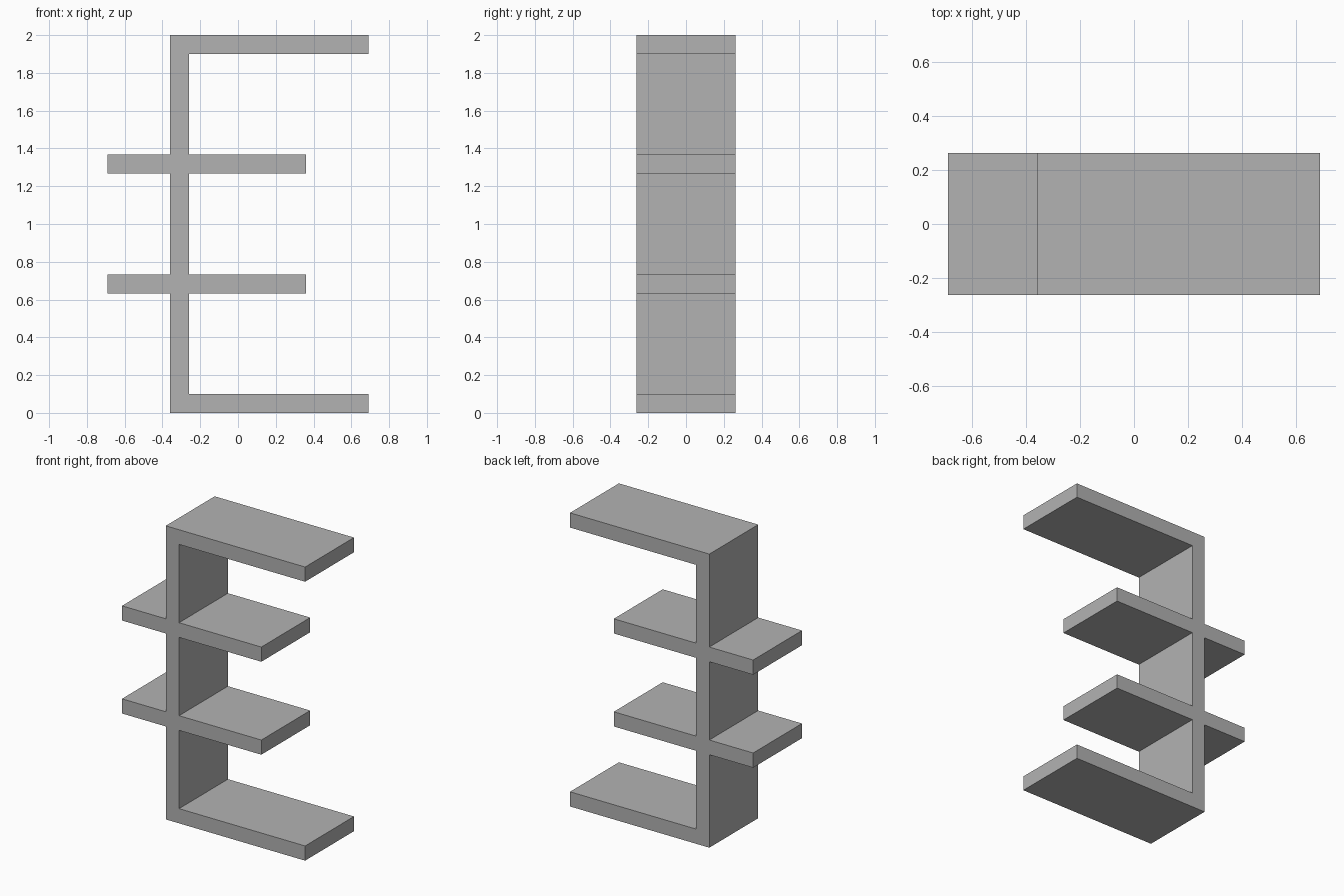
import bpy
import bmesh

cube = bpy.data.objects.get("Cube")
if cube:
    bpy.data.objects.remove(cube, do_unlink=True)

HEIGHT, DEPTH, BOARD = 2.0, 0.526, 0.1
POST_L, POST_R = -0.36, -0.26
PITCH = (HEIGHT - BOARD) / 3

grey = bpy.data.materials.new("plain_grey")
grey.use_nodes = True
colour = (0.448, 0.448, 0.448, 1)
grey.diffuse_color = colour
grey.node_tree.nodes["Principled BSDF"].inputs["Base Color"].default_value = colour

# Long end shelves start at the post, short middle shelves cross it
shelves = [(POST_L, 0.69), (-0.69, 0.36), (-0.69, 0.36), (POST_L, 0.69)]

# Outline: up the right side of the shelves, then down the left side
right, left = [], []
for i, (x0, x1) in enumerate(shelves):
    low, high = i * PITCH, i * PITCH + BOARD
    if i > 0:
        right.append((POST_R, low))
    right += [(x1, low), (x1, high)]
    if i < len(shelves) - 1:
        right.append((POST_R, high))
    if x0 < POST_L:
        left += [(POST_L, low), (x0, low), (x0, high), (POST_L, high)]
outline = [(POST_L, 0)] + right + [(POST_L, HEIGHT)] + left[::-1]

# Shelf unit: one solid profile extruded from front to back
bm = bmesh.new()
front = bm.faces.new([bm.verts.new((x, -DEPTH / 2, z)) for x, z in outline])
back = bmesh.ops.extrude_face_region(bm, geom=[front], use_keep_orig=True)
bmesh.ops.translate(bm, vec=(0, DEPTH, 0),
                    verts=[v for v in back["geom"] if isinstance(v, bmesh.types.BMVert)])
bmesh.ops.recalc_face_normals(bm, faces=bm.faces)

mesh = bpy.data.meshes.new("shelf_unit")
bm.to_mesh(mesh)
bm.free()
mesh.materials.append(grey)
shelf_unit = bpy.data.objects.new("shelf_unit", mesh)
bpy.context.collection.objects.link(shelf_unit)
